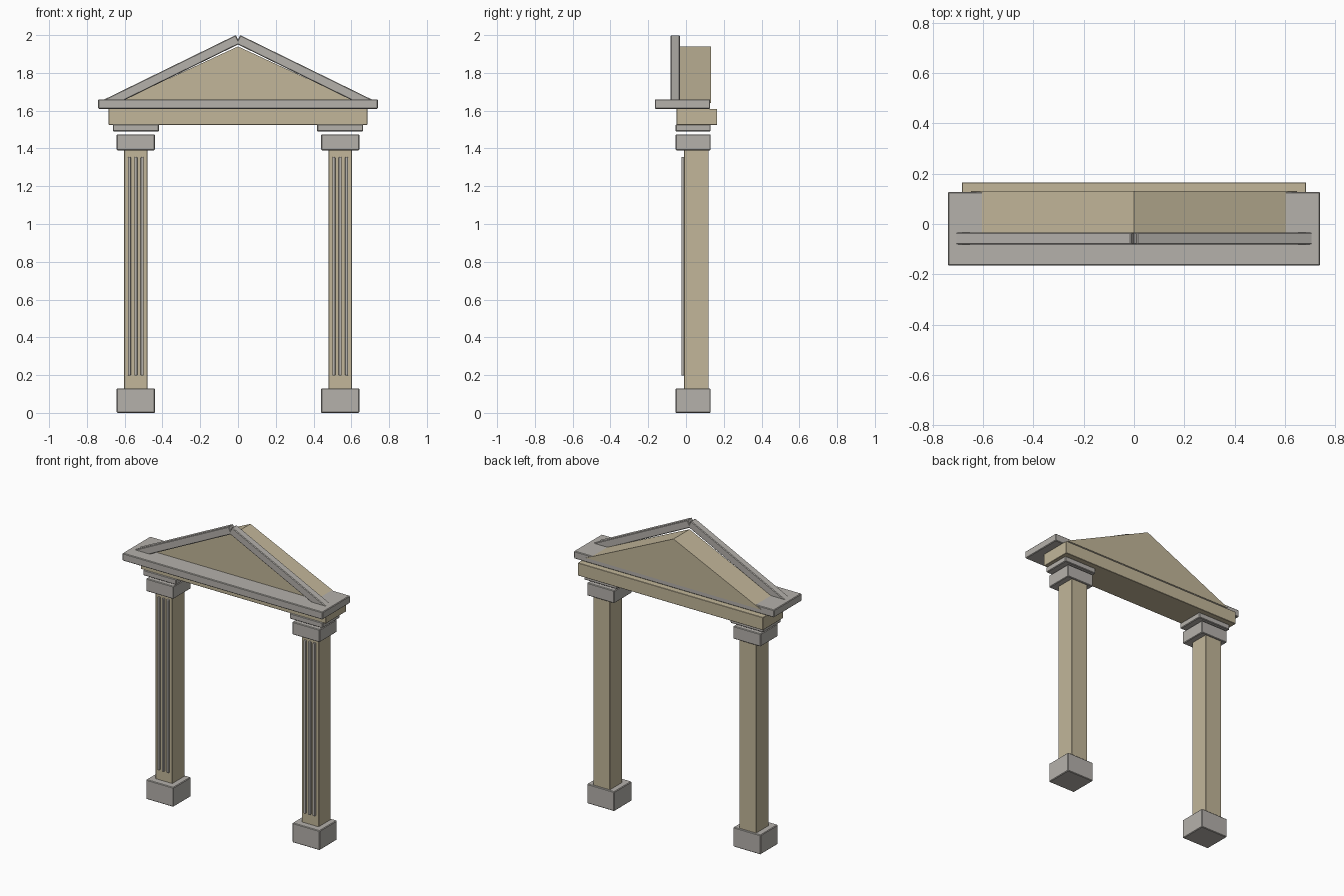
import bpy
import bmesh
import math
from mathutils import Matrix, Vector

cube = bpy.data.objects.get("Cube")
if cube:
    bpy.data.objects.remove(cube, do_unlink=True)


def material(name, rgb):
    m = bpy.data.materials.new(name)
    m.use_nodes = True
    m.diffuse_color = (*rgb, 1)
    m.node_tree.nodes["Principled BSDF"].inputs["Base Color"].default_value = (*rgb, 1)
    return m


SAND = material("sandstone", (0.54, 0.47, 0.32))
GREY = material("grey stone", (0.46, 0.44, 0.41))


def finish(name, bm, mat, bevel=0.0, segments=1):
    bmesh.ops.recalc_face_normals(bm, faces=bm.faces)
    mesh = bpy.data.meshes.new(name)
    bm.to_mesh(mesh)
    bm.free()
    mesh.materials.append(mat)
    obj = bpy.data.objects.new(name, mesh)
    bpy.context.collection.objects.link(obj)
    if bevel:
        mod = obj.modifiers.new("soft edges", "BEVEL")
        mod.width = bevel
        mod.segments = segments
    return obj


def block(name, x, y, z, mat, bevel=0.004, segments=1):
    """Box given as (low, high) ranges on each axis."""
    lo, hi = Vector((x[0], y[0], z[0])), Vector((x[1], y[1], z[1]))
    bm = bmesh.new()
    bmesh.ops.create_cube(bm, size=1, matrix=Matrix.Translation((lo + hi) / 2)
                          @ Matrix.Diagonal((*(hi - lo), 1)))
    return finish(name, bm, mat, bevel, segments)


def extrusion(name, profile, y, mat, bevel=0.0):
    """Outline in x and z, pushed from the front to the back."""
    bm = bmesh.new()
    face = bm.faces.new([bm.verts.new((px, y[0], pz)) for px, pz in profile])
    out = bmesh.ops.extrude_face_region(bm, geom=[face])
    moved = [v for v in out["geom"] if isinstance(v, bmesh.types.BMVert)]
    bmesh.ops.translate(bm, verts=moved, vec=(0, y[1] - y[0], 0))
    return finish(name, bm, mat, bevel)


def span(centre, half):
    return (centre - half, centre + half)


PAD_Y = (-0.055, 0.13)
for side, sign in (("left", 1), ("right", -1)):
    cx = 0.541 * sign

    # Column: plinth, shaft, two-part capital
    block(side + "_plinth", span(cx, 0.101), PAD_Y, (0, 0.13), GREY)
    block(side + "_shaft", span(cx, 0.062), (-0.01, 0.12), (0.12, 1.4), SAND, 0.002)
    block(side + "_capital", span(cx, 0.101), PAD_Y, (1.39, 1.475), GREY)
    block(side + "_abacus", span(cx, 0.122), PAD_Y, (1.49, 1.527), GREY)

    # Raised reeds on the front of the shaft
    for i in (-1, 0, 1):
        block(f"{side}_reed_{i + 2}", span(cx + i * 0.034, 0.008), (-0.024, -0.004),
              (0.197, 1.355), GREY, 0.005, 2)

    # Sloping cornice with square-cut ends
    top, foot = Vector((0.012 * sign, 2.0)), Vector((0.717 * sign, 1.655))
    run = (foot - top).normalized()
    drop = Vector((run.y, -run.x)) * sign * 0.05
    extrusion(side + "_raking_cornice", [top, foot, foot + drop, top + drop],
              (-0.082, -0.033), GREY, 0.004)

# Beam, flat cornice and gable block
block("architrave", (-0.685, 0.685), (-0.05, 0.165), (1.525, 1.61), SAND, 0.002)
block("cornice", (-0.74, 0.74), (-0.165, 0.128), (1.61, 1.66), GREY)
extrusion("gable", [(-0.648, 1.64), (0.648, 1.64), (0, 1.94)], (-0.037, 0.132), SAND)
